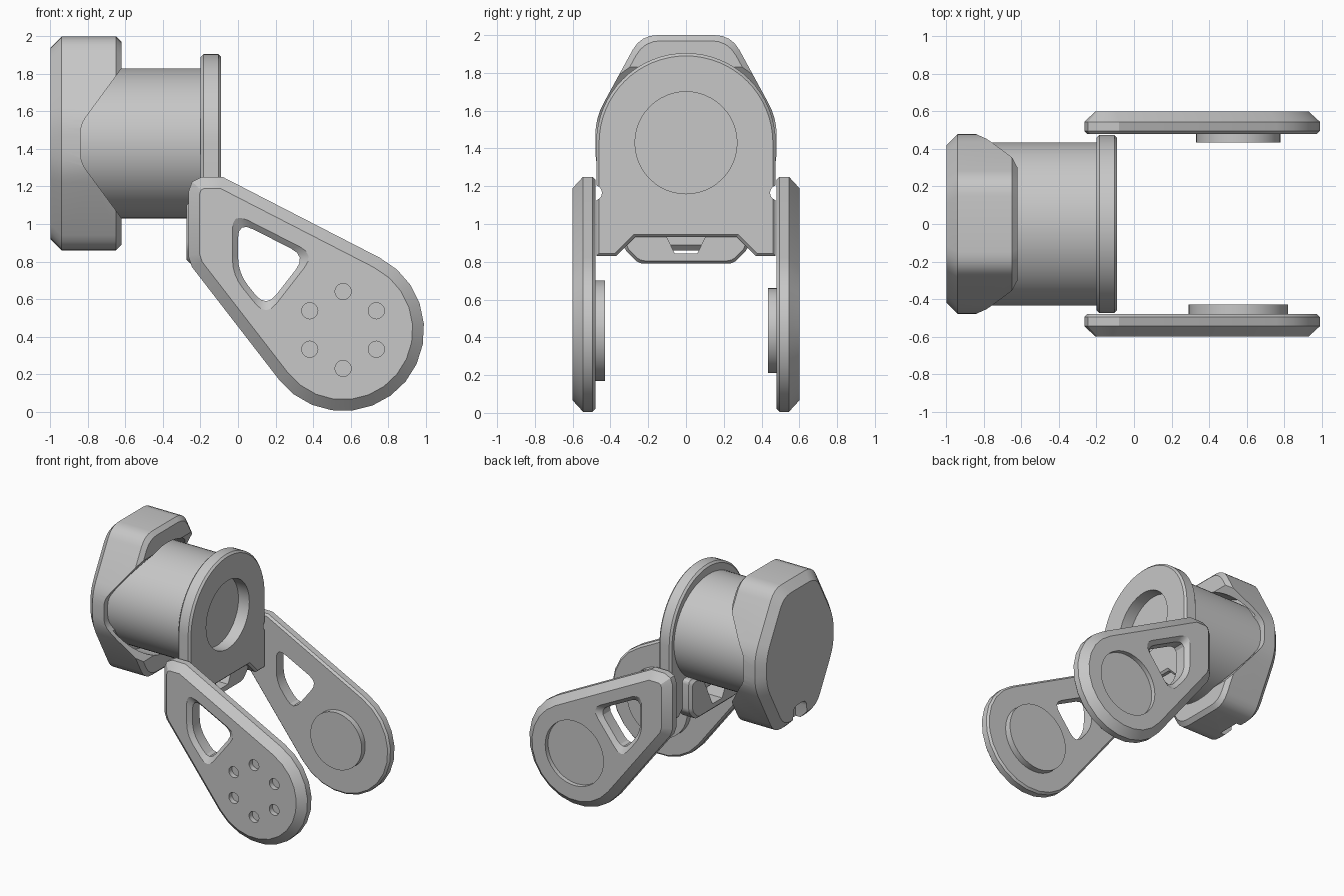
import bpy, bmesh
from math import sin, cos, radians, pi
from mathutils import Vector

if "Cube" in bpy.data.objects:
    bpy.data.objects.remove(bpy.data.objects["Cube"])

GREY = (0.57, 0.57, 0.57, 1)
metal = bpy.data.materials.new("plain grey")
metal.use_nodes = True
metal.diffuse_color = GREY
metal.node_tree.nodes["Principled BSDF"].inputs["Base Color"].default_value = GREY


def arc(cu, cv, ru, rv, start, end, n):
    return [(cu + ru * cos(radians(start + (end - start) * i / n)),
             cv + rv * sin(radians(start + (end - start) * i / n))) for i in range(n + 1)]


def circle(cu, cv, r, n=40, rv=None):
    return arc(cu, cv, r, rv or r, 0, 360, n)[:-1]


def rounded(corners, r, steps=4):
    """Replace each corner with a short curve."""
    out = []
    for i, c in enumerate(corners):
        c = Vector(c)
        a, b = Vector(corners[i - 1]), Vector(corners[(i + 1) % len(corners)])
        p = c + (a - c).normalized() * min(r, (a - c).length * 0.45)
        q = c + (b - c).normalized() * min(r, (b - c).length * 0.45)
        for k in range(steps + 1):
            t = k / steps
            out.append(tuple(p * (1 - t) ** 2 + c * 2 * t * (1 - t) + q * t * t))
    return out


def inset(pts, d):
    """Move a counter-clockwise outline inward by d."""
    out = []
    for i, p in enumerate(pts):
        p, a, b = Vector(p), Vector(pts[i - 1]), Vector(pts[(i + 1) % len(pts)])
        e, f = (p - a).normalized(), (b - p).normalized()
        n, m = Vector((e.y, -e.x)), Vector((f.y, -f.x))
        out.append(p - (n + m) * (d / (1 + n.dot(m))))
    return out


def loft(name, pts, sections, axis, corner=0):
    """Stack copies of an outline: sections are (position along axis, inset)."""
    bm = bmesh.new()
    rings = []
    for t, d in sections:
        ring = inset(pts, d) if d else pts
        if corner:
            ring = rounded(ring, corner)
        rings.append([bm.verts.new((t, u, v) if axis == "x" else (u, t, v)) for u, v in ring])
    for lo, hi in zip(rings, rings[1:]):
        for i in range(len(lo)):
            bm.faces.new((lo[i - 1], lo[i], hi[i], hi[i - 1]))
    bm.faces.new(rings[0])
    bm.faces.new(rings[-1])
    bmesh.ops.recalc_face_normals(bm, faces=bm.faces)
    mesh = bpy.data.meshes.new(name)
    bm.to_mesh(mesh)
    bm.free()
    mesh.materials.append(metal)
    ob = bpy.data.objects.new(name, mesh)
    bpy.context.collection.objects.link(ob)
    return ob


def cut(ob, *cutters):
    for c in cutters:
        mod = ob.modifiers.new("cut", "BOOLEAN")
        mod.operation, mod.solver, mod.object = "DIFFERENCE", "EXACT", c
        bpy.context.view_layer.objects.active = ob
        bpy.ops.object.modifier_apply(modifier=mod.name)
        bpy.data.objects.remove(c)
    return ob


parts = []

# Motor barrel
MID = 1.43
parts.append(loft("barrel", circle(0, MID, 0.435, 64, 0.40), [(-0.9, 0), (-0.19, 0)], "x"))

# Rear cover: rounded hexagonal shell with V-shaped side openings
half = [(0.24, 0.86), (0.48, 1.30), (0.48, 1.56), (0.24, 2.0)]
hexagon = half + [(-y, z) for y, z in reversed(half)]
cover = loft("rear_cover", hexagon, [(-1, 0.06), (-0.94, 0), (-0.65, 0), (-0.62, 0.03)], "x", 0.09)
vee = [(-0.84, 1.33), (-0.62, 1.03), (-0.5, 0.86), (-0.5, 2.0), (-0.62, 1.83), (-0.84, 1.53)]
notch = [(-0.1, 0.7), (0.1, 0.7), (0.08, 1.02), (-0.08, 1.02)]
parts.append(cut(cover,
                 loft("vee_cutter", vee, [(-0.7, 0), (0.7, 0)], "y", 0.05),
                 loft("cavity_cutter", circle(0, MID, 0.455, 64, 0.43), [(-0.8, 0), (-0.5, 0)], "x"),
                 loft("notch_cutter", notch, [(-1.1, 0), (-0.9, 0)], "x", 0.05)))

# Front flange with round socket and side notches
flange_outline = ([(0.475, 0.83)] + arc(0, MID, 0.475, 0.475, 0, 180, 32)
                  + [(-0.475, 0.83), (-0.37, 0.83), (-0.27, 0.93), (0.27, 0.93), (0.37, 0.83)])
flange = loft("flange", flange_outline,
              [(-0.2, 0.015), (-0.185, 0), (-0.105, 0), (-0.09, 0.015)], "x")
parts.append(cut(flange,
                 loft("socket_cutter", circle(0, MID, 0.27, 48), [(-0.185, 0), (0, 0)], "x"),
                 *[loft("side_cutter", circle(s * 0.485, 1.165, 0.04, 20), [(-0.4, 0), (0, 0)], "x")
                   for s in (-1, 1)]))

# Lower bracket behind the flange, open in the middle
bracket_outline = [(-0.25, 0.79), (0.25, 0.79), (0.33, 0.87), (0.33, 1.12), (-0.33, 1.12), (-0.33, 0.87)]
bracket = loft("lower_bracket", bracket_outline,
               [(-0.275, 0.02), (-0.255, 0), (-0.15, 0), (-0.13, 0.015)], "x", 0.03)
slot = [(-0.06, 0.845), (0.06, 0.845), (0.16, 1.05), (-0.16, 1.05)]
parts.append(cut(bracket, loft("slot_cutter", slot, [(-0.4, 0), (0, 0)], "x")))

# Two side arms, wide and round at the lower end
PX, PZ = 0.56, 0.435
arm_outline = (arc(PX, PZ, 0.432, 0.432, -142, 63, 14)
               + [(-0.08, 1.25), (-0.195, 1.25), (-0.245, 1.225), (-0.265, 1.17),
                  (-0.265, 0.83), (-0.245, 0.77)])
window = [(-0.035, 1.07), (-0.035, 0.725), (0.15, 0.497), (0.417, 0.84)]

for s, side in ((-1, "right"), (1, "left")):
    arm = loft(side + "_arm", arm_outline,
               [(s * 0.48, 0.015), (s * 0.495, 0), (s * 0.545, 0), (s * 0.6, 0.06)], "y")
    cutters = [loft("window_cutter", window,
                    [(s * 0.4, 0.035), (s * 0.57, 0.035), (s * 0.605, 0)], "y", 0.09)]
    if s < 0:
        # Six bolt holes on one arm
        for k in range(6):
            a = pi / 2 + k * pi / 3
            hole = circle(PX + 0.205 * cos(a), PZ + 0.205 * sin(a), 0.043, 20)
            cutters.append(loft("bolt_cutter", hole, [(-0.7, 0), (-0.56, 0)], "y"))
    else:
        # Round recess on the other
        cutters.append(loft("recess_cutter", circle(PX, PZ, 0.255), [(0.565, 0), (0.7, 0)], "y"))
    parts.append(cut(arm, *cutters))
    radius, inner = (0.265, -0.43) if s < 0 else (0.225, 0.435)
    parts.append(loft(side + "_pivot_disc", circle(PX - 0.005, PZ, radius),
                      [(s * 0.5, 0), (inner, 0)], "y"))

# Smooth the curved faces and keep the edges crisp
bpy.ops.object.select_all(action="DESELECT")
for ob in parts:
    ob.select_set(True)
bpy.context.view_layer.objects.active = parts[0]
bpy.ops.object.shade_smooth_by_angle(angle=radians(25))
